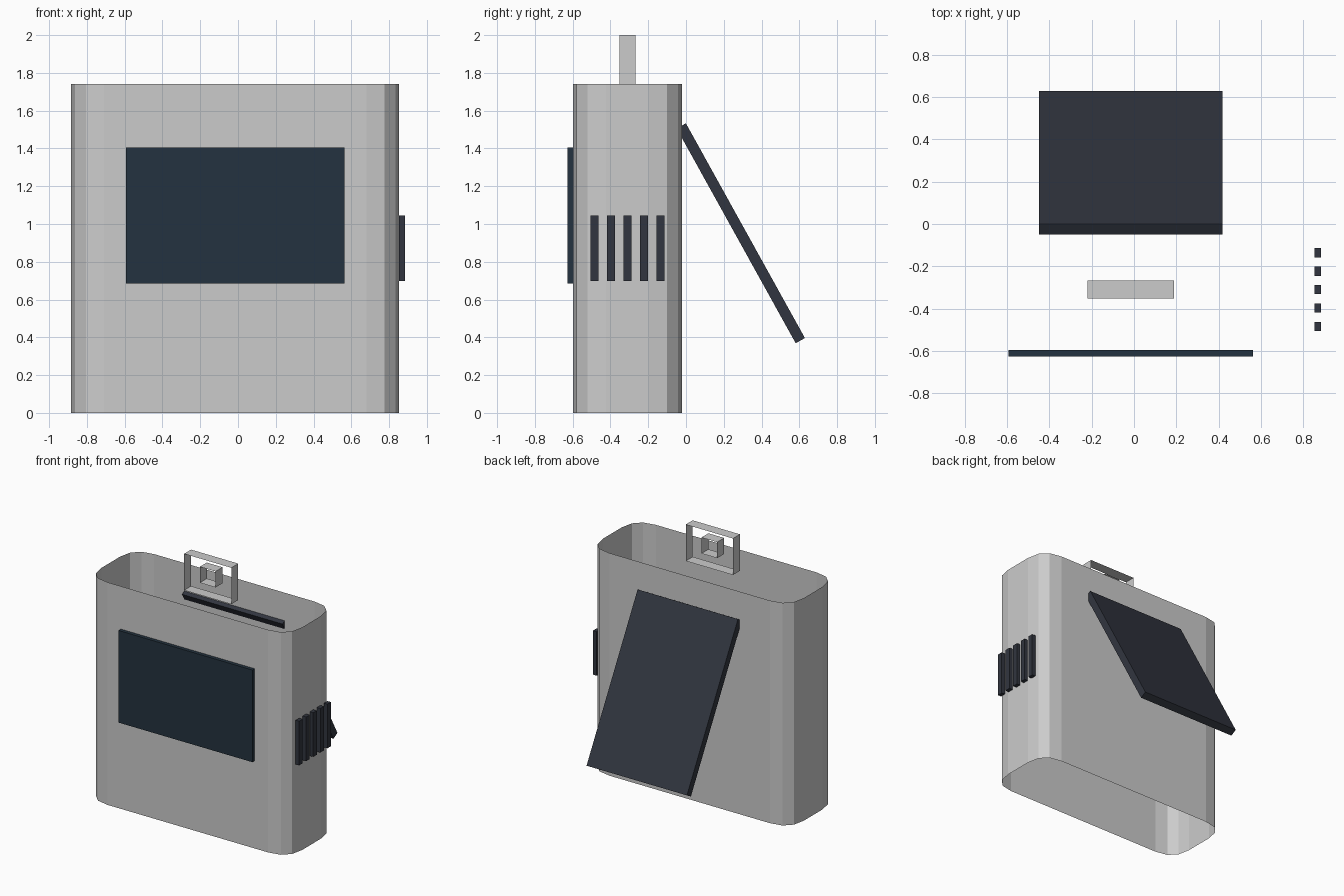
import bpy, bmesh, math
from mathutils import Vector

if "Cube" in bpy.data.objects:
    bpy.data.objects.remove(bpy.data.objects["Cube"])

CX, CY = -0.015, -0.31          # axis of the case


def material(name, rgb):
    m = bpy.data.materials.new(name)
    m.diffuse_color = (*rgb, 1)
    m.use_nodes = True
    m.node_tree.nodes["Principled BSDF"].inputs["Base Color"].default_value = m.diffuse_color
    return m


def box(name, center, size, mat, tilt=0):
    bm = bmesh.new()
    bmesh.ops.create_cube(bm, size=1)
    bmesh.ops.scale(bm, vec=size, verts=bm.verts)
    me = bpy.data.meshes.new(name)
    bm.to_mesh(me)
    bm.free()
    me.materials.append(mat)
    ob = bpy.data.objects.new(name, me)
    ob.location = center
    ob.rotation_euler.x = tilt
    bpy.context.collection.objects.link(ob)
    return ob


def open_sleeve(name, loops, sweep, mat):
    """Sweep closed outlines into thin, uncapped walls."""
    bm = bmesh.new()
    for pts in loops:
        low = [bm.verts.new(p) for p in pts]
        high = [bm.verts.new(Vector(p) + Vector(sweep)) for p in pts]
        n = len(pts)
        for i in range(n):
            j = (i + 1) % n
            bm.faces.new((low[i], low[j], high[j], high[i]))
    me = bpy.data.meshes.new(name)
    bm.to_mesh(me)
    bm.free()
    me.materials.append(mat)
    ob = bpy.data.objects.new(name, me)
    bpy.context.collection.objects.link(ob)
    return ob


def rounded_outline(hx, hy, r, steps):
    """Counter-clockwise rectangle with quadratic-curve corners."""
    pts = []
    for sx, sy in ((1, 1), (-1, 1), (-1, -1), (1, -1)):
        corner = []
        for i in range(steps + 1):
            t = i / steps
            corner.append((CX + sx * (hx - r * t * t),
                           CY + sy * (hy - r * (1 - t) ** 2), 0))
        pts += corner if sx * sy > 0 else corner[::-1]
    return pts


def rect_xz(x0, x1, z0, z1, y):
    return [(x0, y, z0), (x0, y, z1), (x1, y, z1), (x1, y, z0)]


shell_mat = material("shell_grey", (0.67, 0.68, 0.695))
screen_mat = material("screen_blue", (0.0175, 0.0325, 0.05))
dark_mat = material("dark_grey", (0.031, 0.036, 0.05))

# case: open rounded sleeve
open_sleeve("case_body", [rounded_outline(0.868, 0.288, 0.174, 3)],
            (0, 0, 1.74), shell_mat)

# carry handle: nested outer and inner walls
outer = rect_xz(CX - 0.204, CX + 0.204, 1.715, 2.0, CY - 0.043)
inner = rect_xz(CX - 0.068, CX + 0.068, 1.81, 1.935, CY - 0.043)
open_sleeve("carry_handle", [outer, inner[::-1]], (0, 0.086, 0), shell_mat)

# front screen
box("screen", (CX, -0.611, 1.045), (1.157, 0.031, 0.72), screen_mat)

# side vent slats
for i in range(5):
    box(f"vent_slat_{i + 1}", (0.868, CY + (i - 2) * 0.0873, 0.872),
        (0.03, 0.044, 0.345), dark_mat)

# tilted rear stand
box("rear_stand", (CX, 0.29, 0.951), (0.868, 0.056, 1.30), dark_mat,
    math.radians(29))
